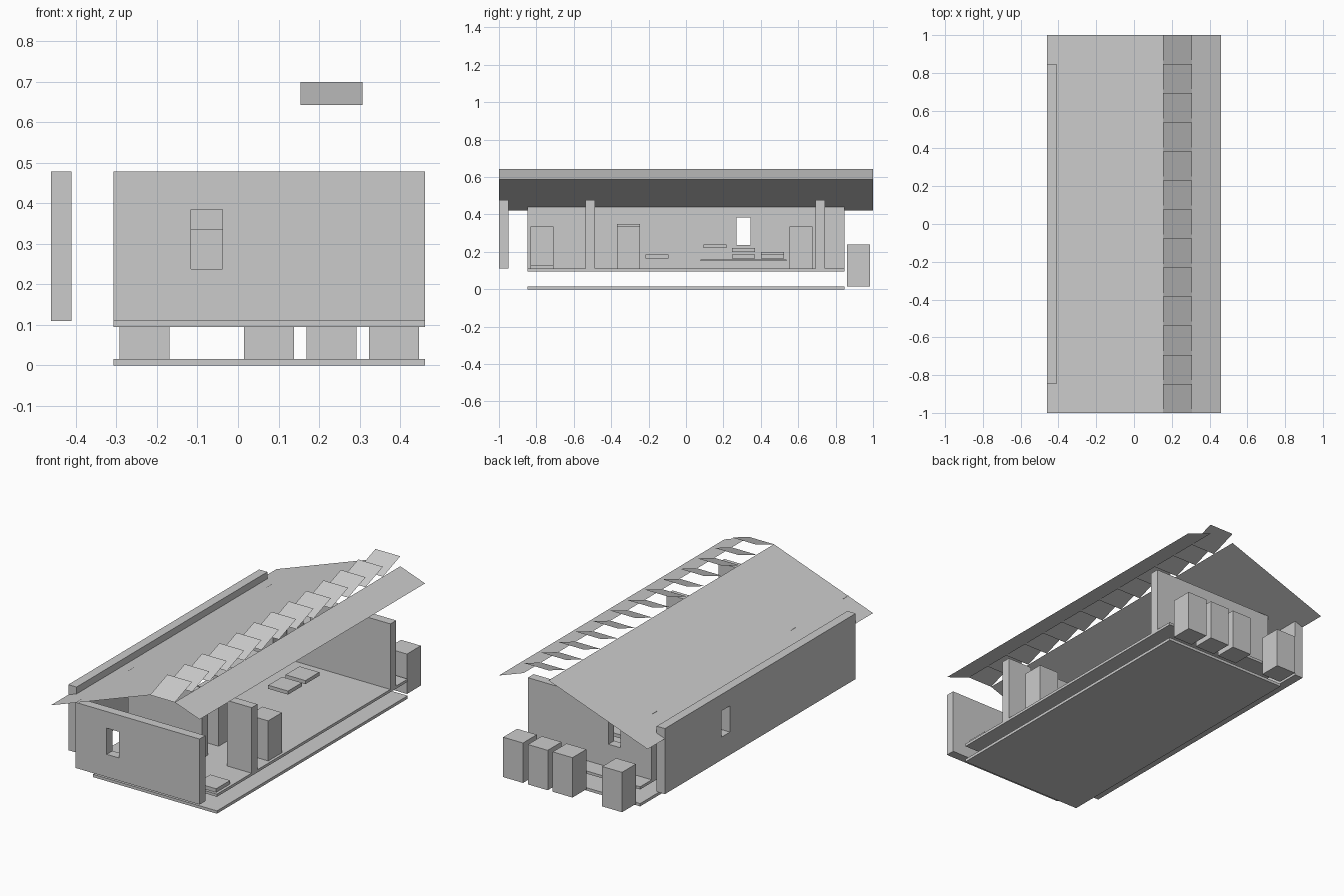
import bpy, bmesh

if "Cube" in bpy.data.objects:
    bpy.data.objects.remove(bpy.data.objects["Cube"])

C = 2 / 13              # plan module
X0, Y0 = -3 * C, -1.0   # corner of the module grid
FLOOR, WALL_TOP = 0.11, 0.478
T = C / 3               # wall thickness

grey = bpy.data.materials.new("plain_grey")
grey.diffuse_color = (0.6, 0.6, 0.6, 1)
grey.use_nodes = True
grey.node_tree.nodes["Principled BSDF"].inputs["Base Color"].default_value = grey.diffuse_color


def mesh_object(name, verts, faces):
    me = bpy.data.meshes.new(name)
    me.from_pydata(verts, [], faces)
    me.materials.append(grey)
    ob = bpy.data.objects.new(name, me)
    bpy.context.collection.objects.link(ob)
    return ob


def box(name, x, y, z):
    """Box from (min, max) ranges."""
    bm = bmesh.new()
    bmesh.ops.create_cube(bm, size=1)
    for v in bm.verts:
        v.co = [r[0] + (c + 0.5) * (r[1] - r[0]) for c, r in zip(v.co, (x, y, z))]
    ob = mesh_object(name, [], [])
    bm.to_mesh(ob.data)
    bm.free()
    return ob


def cell_box(name, i, j, z):
    """Box filling the middle 80 percent of grid cell i, j."""
    x, y = X0 + i * C, Y0 + j * C
    return box(name, (x + .1 * C, x + .9 * C), (y + .1 * C, y + .9 * C), z)


def window(wall, x, y):
    """Cut a window opening through a wall."""
    cutter = box(wall.name + "_window_cutter", x, y, (0.238, 0.385))
    cutter.hide_render = True
    cutter.hide_set(True)
    cutter.display_type = 'WIRE'
    mod = wall.modifiers.new("window", 'BOOLEAN')
    mod.operation, mod.solver, mod.object = 'DIFFERENCE', 'EXACT', cutter


# Slabs
SX, SY = (-2 * C, 3 * C), (-5.5 * C, 5.5 * C)
box("ground_slab", SX, SY, (0, 0.016))
box("floor_slab", SX, SY, (0.095, FLOOR))

# Walls
WZ = (FLOOR, WALL_TOP)
front = box("front_wall", SX, (-1, -1 + T), WZ)
back = box("back_wall", SX, (4.5 * C, 4.5 * C + T), WZ)
left = box("left_wall", (X0, X0 + T), SY, WZ)
box("partition_long", (-2 * C, C), (-3.5 * C, -3.5 * C + T), WZ)
box("partition_short", (2 * C, 3 * C), (-3.5 * C, -3.5 * C + T), WZ)
WX = (-0.75 * C, -0.25 * C)
window(front, WX, (-1.1, -0.9))
window(back, WX, (0.6, 0.8))
window(left, (X0 - .1, X0 + .1), (1.75 * C, 2.25 * C))

# Tall cabinets inside, and storage boxes on the ground behind
for i, j, top in ((2, 1, .335), (5, 4, .335), (3, 4, .35), (1, 10, .335)):
    cell_box("cabinet", i, j, (FLOOR, top))
for i in (1, 3, 4, 5):
    cell_box("storage_box", i, 12, (0.016, 0.24))

# Low furniture plates
cell_box("door_mat", 5, 1, (FLOOR, 0.13))
for i, j, z in ((3, 8, .165), (3, 9, .165), (1, 5, .165)):
    cell_box("seat", i, j, (z, z + .02))
for i, j, z in ((1, 7, .22), (1, 8, .20), (1, 9, .18)):
    cell_box("shelf", i, j, (z, z + .02))
box("long_bench", (-2 * C, -C), (.5 * C, 3.5 * C), (0.15, 0.16))

# Roof sheets
RIDGE = 0.643


def sheet(name, xa, za, xb, zb, ya, yb, rise=0):
    mesh_object(name, [(xa, ya, za), (xb, ya, zb), (xb, yb, zb + rise), (xa, yb, za + rise)],
                [(0, 1, 2, 3)])


sheet("roof_left", X0, 0.421, C, RIDGE, -1, 1)
sheet("roof_right", 2 * C, RIDGE, 3 * C, 0.588, -1, 1)

# Tilted louvres along the ridge opening
for j in range(13):
    sheet("louvre", C, RIDGE, 2 * C, RIDGE, Y0 + j * C, Y0 + (j + 1) * C, rise=0.056)
